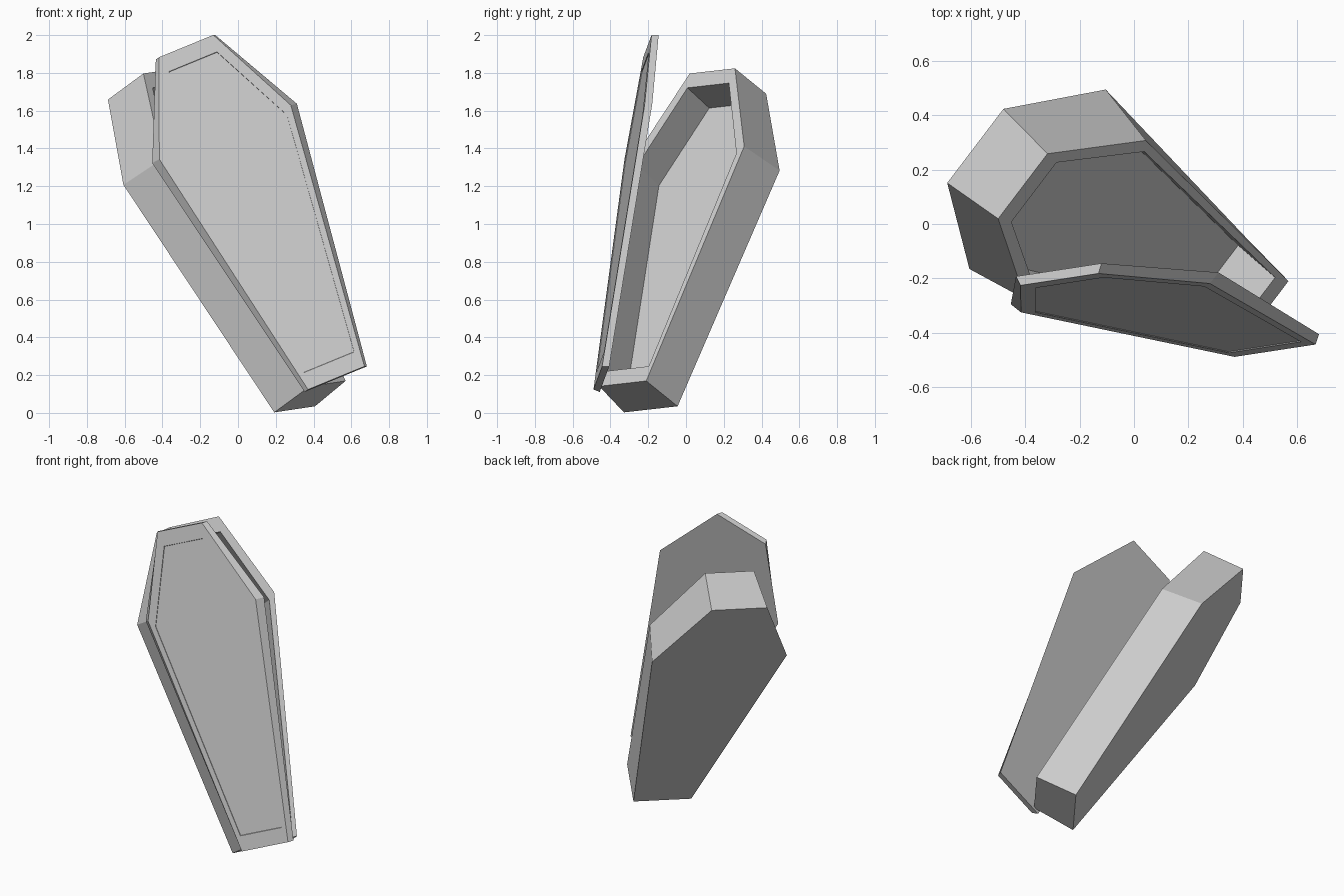
import bpy, bmesh
from mathutils import Vector

if "Cube" in bpy.data.objects:
    bpy.data.objects.remove(bpy.data.objects["Cube"])


def hexagon(foot, shoulder, head, v0, vs, v1, depth):
    # symmetric six-sided outline: half widths, positions along length, depth
    half = [(foot, v0), (shoulder, vs), (head, v1)]
    return [(w, v, depth) for w, v in half] + [(-w, v, depth) for w, v in half[::-1]]


def build(name, rings, origin, u, v):
    # loft the rings in a tilted frame and cap both ends
    o, u, v = Vector(origin), Vector(u).normalized(), Vector(v).normalized()
    n = u.cross(v).normalized()
    bm = bmesh.new()
    loops = [[bm.verts.new(o + u * a + v * b + n * c) for a, b, c in r] for r in rings]
    for p, q in zip(loops, loops[1:]):
        for i in range(6):
            j = (i + 1) % 6
            bm.faces.new((p[i], p[j], q[j], q[i]))
    bm.faces.new(loops[0][::-1])
    bm.faces.new(loops[-1])
    bmesh.ops.recalc_face_normals(bm, faces=bm.faces)
    mesh = bpy.data.meshes.new(name)
    bm.to_mesh(mesh)
    bm.free()
    ob = bpy.data.objects.new(name, mesh)
    bpy.context.collection.objects.link(ob)
    return ob


# hollow coffin body: back, rim, inner rim, floor
build("coffin_body", [
    hexagon(.179, .417, .172, 0, 1.434, 1.936, -.267),
    hexagon(.157, .369, .151, 0, 1.430, 1.936, 0),
    hexagon(.145, .329, .138, .092, 1.391, 1.846, 0),
    hexagon(.147, .334, .140, .092, 1.387, 1.846, -.21),
], (.475, -.335, .155), (.60, .79, .09), (-.457, .245, .855))

# bevelled lid with a very shallow inset panel
build("coffin_lid", [
    hexagon(.180, .418, .172, 0, 1.441, 1.946, -.036),
    hexagon(.163, .380, .157, 0, 1.441, 1.946, 0),
    hexagon(.145, .340, .138, .092, 1.400, 1.855, 0),
    hexagon(.145, .340, .138, .094, 1.400, 1.853, -.004),
], (.52, -.467, .185), (.916, .14, .376), (-.4085, .135, .903))
